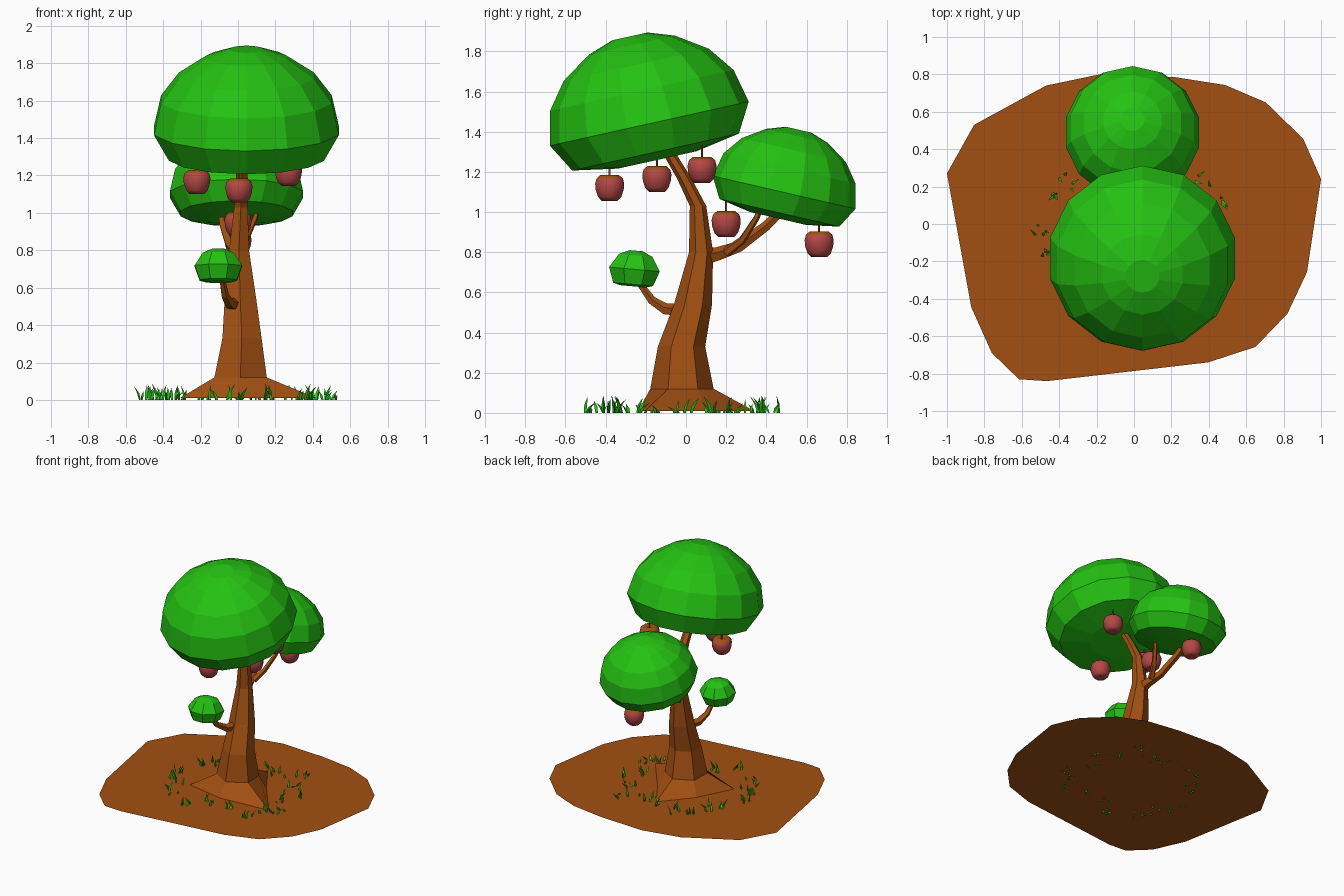
import bpy, bmesh, math, random
from mathutils import Vector, Matrix

if "Cube" in bpy.data.objects:
    bpy.data.objects.remove(bpy.data.objects["Cube"])

random.seed(4)


def material(name, rgb):
    m = bpy.data.materials.new(name)
    m.diffuse_color = (*rgb, 1)
    m.use_nodes = True
    m.node_tree.nodes["Principled BSDF"].inputs["Base Color"].default_value = m.diffuse_color
    return m


GREEN = material("leaf green", (0.018, 0.54, 0.006))
BROWN = material("bark brown", (0.36, 0.08, 0.006))
RED = material("apple red", (0.46, 0.065, 0.06))


def finish(bm, name, *mats):
    bmesh.ops.recalc_face_normals(bm, faces=bm.faces)
    me = bpy.data.meshes.new(name)
    bm.to_mesh(me)
    bm.free()
    for m in mats:
        me.materials.append(m)
    ob = bpy.data.objects.new(name, me)
    bpy.context.collection.objects.link(ob)
    return ob


def skin(bm, rings, cap=True):
    """Join rings of vertices with quads and close both ends."""
    n = len(rings[0])
    for a, b in zip(rings, rings[1:]):
        for i in range(n):
            j = (i + 1) % n
            bm.faces.new((a[i], a[j], b[j], b[i]))
    if cap:
        bm.faces.new(rings[0][::-1])
        bm.faces.new(rings[-1])


def lathe(profile, segs, matrix):
    bm = bmesh.new()
    rings = []
    for r, z in profile:
        rings.append([bm.verts.new((r * math.cos(t), r * math.sin(t), z))
                      for t in (2 * math.pi * (i + .5) / segs for i in range(segs))])
    skin(bm, rings)
    bmesh.ops.transform(bm, matrix=matrix, verts=bm.verts)
    return bm


def branch(name, pts, sides=5):
    """Tapered tube along points (x, y, z, radius)."""
    bm = bmesh.new()
    rings = []
    for k, (x, y, z, r) in enumerate(pts):
        a = Vector(pts[max(k - 1, 0)][:3])
        b = Vector(pts[min(k + 1, len(pts) - 1)][:3])
        q = (b - a).to_track_quat('Z', 'X')
        rings.append([bm.verts.new(Vector((x, y, z)) + q @ Vector((r * math.cos(t), r * math.sin(t), 0)))
                      for t in (2 * math.pi * i / sides for i in range(sides))])
    skin(bm, rings)
    return finish(bm, name, BROWN)


# ground patch
outline = [(-1, .27), (-.855, .53), (-.47, .74), (-.16, .805), (.22, .785), (.487, .743),
           (.705, .65), (.905, .455), (1, .24), (.925, -.257), (.82, -.48), (.65, -.657),
           (.396, -.74), (-.465, -.84), (-.615, -.83), (-.76, -.69), (-.87, -.445)]
bm = bmesh.new()
bm.faces.new([bm.verts.new((x, y, .01)) for x, y in outline[::-1]])
finish(bm, "ground_patch", BROWN)

# trunk: six-sided, with three long roots in the lowest ring
angles = [math.radians(a) for a in (-26, 30, 85, 147, 209, 270)]
roots = (.465, .21, .34, .2, .355, .235)
bm = bmesh.new()
rings = [[bm.verts.new((r * math.cos(a), r * math.sin(a), .01)) for a, r in zip(angles, roots)]]
for x, y, z, r in ((.012, -.02, .12, .158), (.02, -.022, .33, .118), (.012, .035, .54, .095),
                   (.005, .075, .8, .06), (.015, .06, 1.03, .041), (.02, -.01, 1.17, .036), (.022, -.1, 1.32, .032)):
    rings.append([bm.verts.new((x + r * math.cos(a), y + r * math.sin(a), z)) for a in angles])
skin(bm, rings)
finish(bm, "trunk", BROWN)

# branches
branch("front_branch", [(-.01, -.01, .51, .035), (-.045, -.1, .515, .03),
                        (-.07, -.17, .56, .022), (-.09, -.25, .67, .014)])
branch("back_branch", [(0, .08, .77, .045), (-.01, .16, .79, .036), (-.04, .26, .825, .03),
                       (-.075, .4, .93, .026), (-.1, .52, 1.05, .02)])
branch("back_twig", [(0, .2, .8, .025), (.04, .28, .86, .02), (.09, .35, .97, .016), (.11, .38, 1.05, .013)])

# leaf crowns: tilted domes
DOME = [(.2, -.195), (.425, -.155), (.507, -.01), (.468, .16), (.37, .29), (.22, .39), (.09, .435)]
SMALL = [(.07, -.07), (.108, -.06), (.137, .015), (.09, .085), (.035, .108)]


def crown(name, profile, segs, pos, tilt, size=1.0):
    m = Matrix.Translation(pos) @ Matrix.Rotation(math.radians(tilt), 4, 'X') @ Matrix.Scale(size, 4)
    finish(lathe(profile, segs, m), name, GREEN)


crown("large_crown", DOME, 14, (.045, -.185, 1.45), 12.5)
crown("back_crown", DOME, 14, (-.008, .49, 1.105), -13, .72)
crown("small_crown", SMALL, 8, (-.105, -.258, .7), -5)

# apples: red body, brown hollow on top, brown stem
APPLE = [(.02, -.058), (.04, -.065), (.06, -.045), (.072, -.01), (.075, .02), (.068, .047),
         (.048, .064), (.022, .058), (.005, .045)]
for k, (x, y, z) in enumerate([(.005, -.38, 1.12), (-.22, -.145, 1.165), (.27, .08, 1.21),
                               (0, .2, .94), (0, .663, .84)], 1):
    ob = finish(lathe(APPLE, 12, Matrix.Translation((x, y, z))), f"apple_{k}", RED, BROWN)
    for p in ob.data.polygons:
        p.use_smooth = True
        if p.center.z > z + .05:
            p.material_index = 1
    branch(f"apple_stem_{k}", [(x, y, z + .04, .005), (x, y, z + .15, .005)], 5)

# grass: tufts of bent three-sided blades around the roots
bm = bmesh.new()
for k in range(20):
    t = 2 * math.pi * (k + random.uniform(-.3, .3)) / 20
    d = random.uniform(.38, .55)
    for _ in range(4):
        base = Vector((d * math.cos(t) + random.uniform(-.05, .05),
                       d * math.sin(t) * .9 + random.uniform(-.05, .05), 0))
        h, w, lean = random.uniform(.03, .085), random.uniform(.006, .011), random.uniform(.01, .05)
        a = random.uniform(0, 2 * math.pi)
        out = Vector((math.cos(a), math.sin(a), 0))
        rings = []
        for f, s, o in ((0, .8, 0), (.5, 1, .3), (1, .08, 1)):
            c = base + out * lean * o + Vector((0, 0, h * f))
            rings.append([bm.verts.new(c + Vector((w * s * math.cos(a + i * 2.094), w * s * math.sin(a + i * 2.094), 0)))
                          for i in range(3)])
        skin(bm, rings)
finish(bm, "grass", GREEN)
